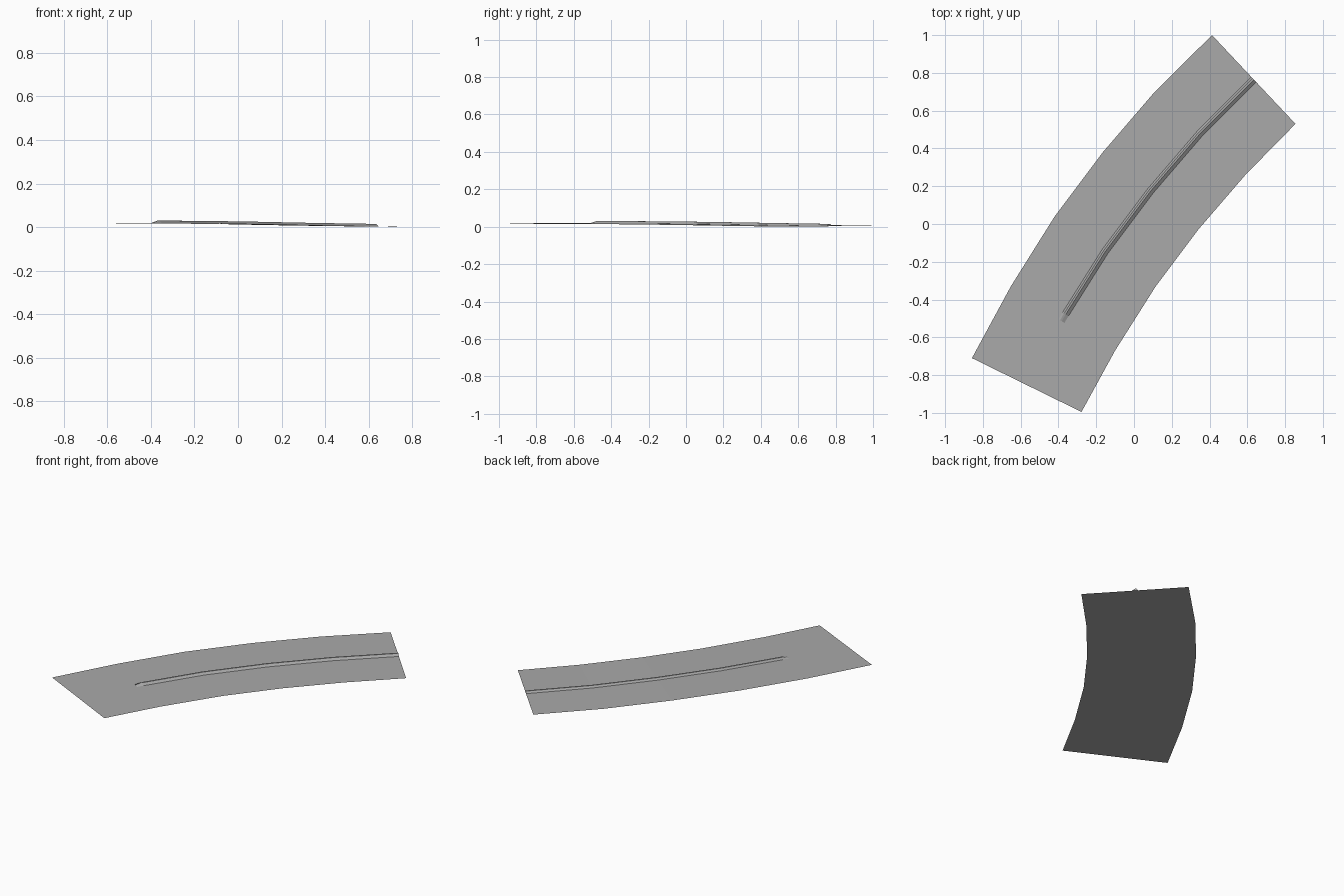
import bpy, bmesh
from mathutils import Vector

if "Cube" in bpy.data.objects:
    bpy.data.objects.remove(bpy.data.objects["Cube"])


def material(name, value):
    m = bpy.data.materials.new(name)
    m.diffuse_color = (value, value, value, 1)
    m.use_nodes = True
    m.node_tree.nodes["Principled BSDF"].inputs["Base Color"].default_value = m.diffuse_color
    return m


asphalt = material("asphalt grey", 0.40)


def strip(name, rows):
    """Skin equal-length cross-sections into an open sheet."""
    bm = bmesh.new()
    grid = [[bm.verts.new(p) for p in row] for row in rows]
    for a, b in zip(grid, grid[1:]):
        for i in range(len(a) - 1):
            bm.faces.new((a[i], a[i + 1], b[i + 1], b[i]))
    mesh = bpy.data.meshes.new(name)
    bm.to_mesh(mesh)
    bm.free()
    mesh.materials.append(asphalt)
    obj = bpy.data.objects.new(name, mesh)
    bpy.context.collection.objects.link(obj)
    return obj


# Outer and inner borders of the curved, gently banked road
left = [Vector(p) for p in [(-.858, -.71, .02), (-.652, -.33, .02), (-.42, .04, .02),
                            (-.165, .38, .016), (.11, .70, .010), (.413, 1.0, .005)]]
right = [Vector(p) for p in [(-.278, -.995, .016), (-.10, -.67, .015), (.115, -.33, .013),
                             (.34, -.03, .009), (.59, .26, .004), (.855, .53, 0)]]
strip("road_surface", [[a, a.lerp(b, .5), b] for a, b in zip(left, right)])

# Raised divider: slope, flat top, slope, with a ramped nose at its start
profile = [(-.019, 0), (-.009, .012), (.001, .012), (.018, 0)]


def section(a, b, height=1.0):
    across = (b - a).normalized()
    mid = a.lerp(b, .5)
    return [mid + across * x + Vector((0, 0, z * height + .0004)) for x, z in profile]


start = (left[0].lerp(left[1], .96), right[0].lerp(right[1], .96))
ramp = (left[1].lerp(left[2], .06), right[1].lerp(right[2], .06))
rows = [section(*start, 0), section(*ramp)]
rows += [section(a, b) for a, b in zip(left[2:], right[2:])]
divider = strip("raised_divider", rows)

# Close the divider at the cut end of the road
bm = bmesh.new()
bm.from_mesh(divider.data)
bm.verts.ensure_lookup_table()
bm.faces.new(list(bm.verts)[-4:])
bmesh.ops.recalc_face_normals(bm, faces=bm.faces)
bm.to_mesh(divider.data)
bm.free()
